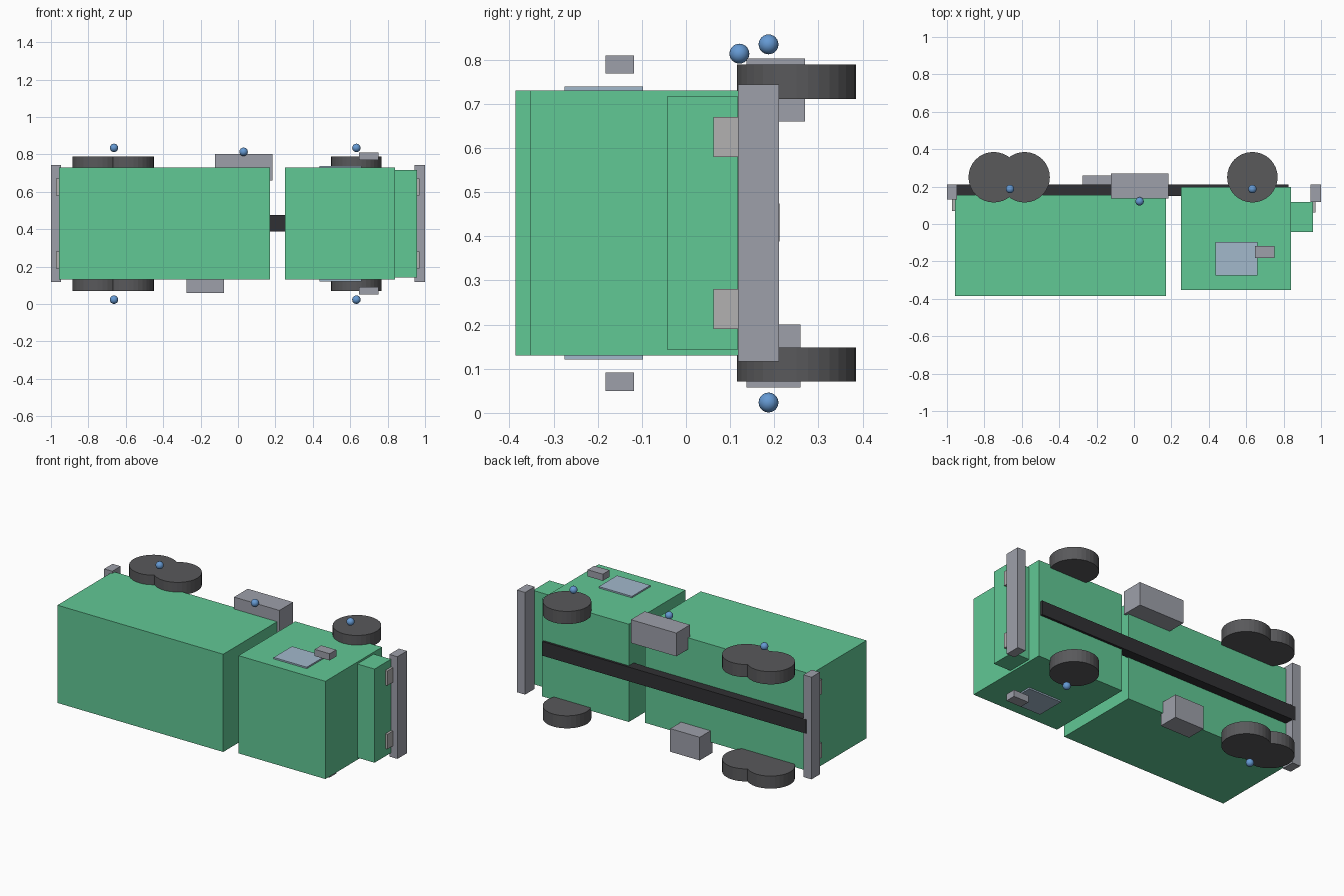
import bpy, math

if "Cube" in bpy.data.objects:
    bpy.data.objects.remove(bpy.data.objects["Cube"])


def material(name, rgb):
    m = bpy.data.materials.new(name)
    m.diffuse_color = (*rgb, 1)
    m.use_nodes = True
    m.node_tree.nodes["Principled BSDF"].inputs["Base Color"].default_value = m.diffuse_color
    return m


GREEN = material("green_paint", (0.12, 0.58, 0.30))
RUBBER = material("tyre_rubber", (0.10, 0.10, 0.105))
DARK = material("dark_steel", (0.03, 0.03, 0.033))
METAL = material("grey_metal", (0.34, 0.35, 0.40))
LAMP = material("lamp_grey", (0.45, 0.44, 0.44))
GLASS = material("window_glass", (0.36, 0.48, 0.60))
BLUE = material("marker_blue", (0.13, 0.32, 0.65))


def finish(name, mat):
    o = bpy.context.object
    o.name = name
    o.data.materials.append(mat)
    return o


def box(name, x, y, z, mat):
    """Box from (min, max) pairs on each axis."""
    bpy.ops.mesh.primitive_cube_add(
        size=1, location=[(a + b) / 2 for a, b in (x, y, z)])
    bpy.context.object.scale = [b - a for a, b in (x, y, z)]
    return finish(name, mat)


def wheel(name, x, z):
    bpy.ops.mesh.primitive_cylinder_add(
        vertices=32, radius=0.135, depth=z[1] - z[0],
        location=(x, 0.25, (z[0] + z[1]) / 2))
    return finish(name, RUBBER)


def marker(name, loc):
    bpy.ops.mesh.primitive_uv_sphere_add(
        segments=24, ring_count=12, radius=0.0225, location=loc)
    bpy.ops.object.shade_smooth()
    return finish(name, BLUE)


# The truck lies on its side: length on x, underside towards +y, width on z

# Body
WIDTH = (0.13, 0.73)
box("cargo_box", (-0.956, 0.17), (-0.386, 0.155), WIDTH, GREEN)
box("cab", (0.25, 0.84), (-0.352, 0.198), WIDTH, GREEN)
box("hood", (0.84, 0.957), (-0.042, 0.117), (0.143, 0.718), GREEN)
box("chassis_beam", (-0.965, 0.827), (0.15, 0.212), (0.388, 0.475), DARK)

# Bumpers
for end, x in (("front", (0.945, 1.0)), ("rear", (-1.0, -0.945))):
    box(end + "_bumper", x, (0.118, 0.211) if end == "front" else (0.13, 0.211),
        (0.117, 0.744), METAL)

# Front and rear lamps
for side, z in (("left", (0.58, 0.67)), ("right", (0.19, 0.281))):
    box(side + "_headlamp", (0.95, 0.971), (0.062, 0.13), z, LAMP)
    box(side + "_tail_lamp", (-0.972, -0.95), (0.07, 0.145), z, LAMP)

# Wheels, side windows, mirrors and axle markers on both sides
sides = (("left", (0.711, 0.789), (0.72, 0.739), (0.769, 0.81), 0.835),
         ("right", (0.071, 0.148), (0.121, 0.14), (0.05, 0.091), 0.0235))
for side, wz, gz, mz, sz in sides:
    for n, x in (("front", 0.633), ("middle", -0.585), ("rear", -0.75)):
        wheel(f"{side}_{n}_wheel", x, wz)
    box(side + "_window", (0.435, 0.66), (-0.275, -0.097), gz, GLASS)
    box(side + "_mirror", (0.648, 0.75), (-0.182, -0.118), mz, METAL)
    for n, x in (("front", 0.633), ("rear", -0.663)):
        marker(f"{side}_{n}_axle_marker", (x, 0.187, sz))

# Fuel tank, tool box and tank marker
box("fuel_tank", (-0.123, 0.185), (0.137, 0.27), (0.66, 0.803), METAL)
box("tool_box", (-0.275, -0.075), (0.137, 0.26), (0.058, 0.2), METAL)
marker("tank_marker", (0.03, 0.121, 0.814))
